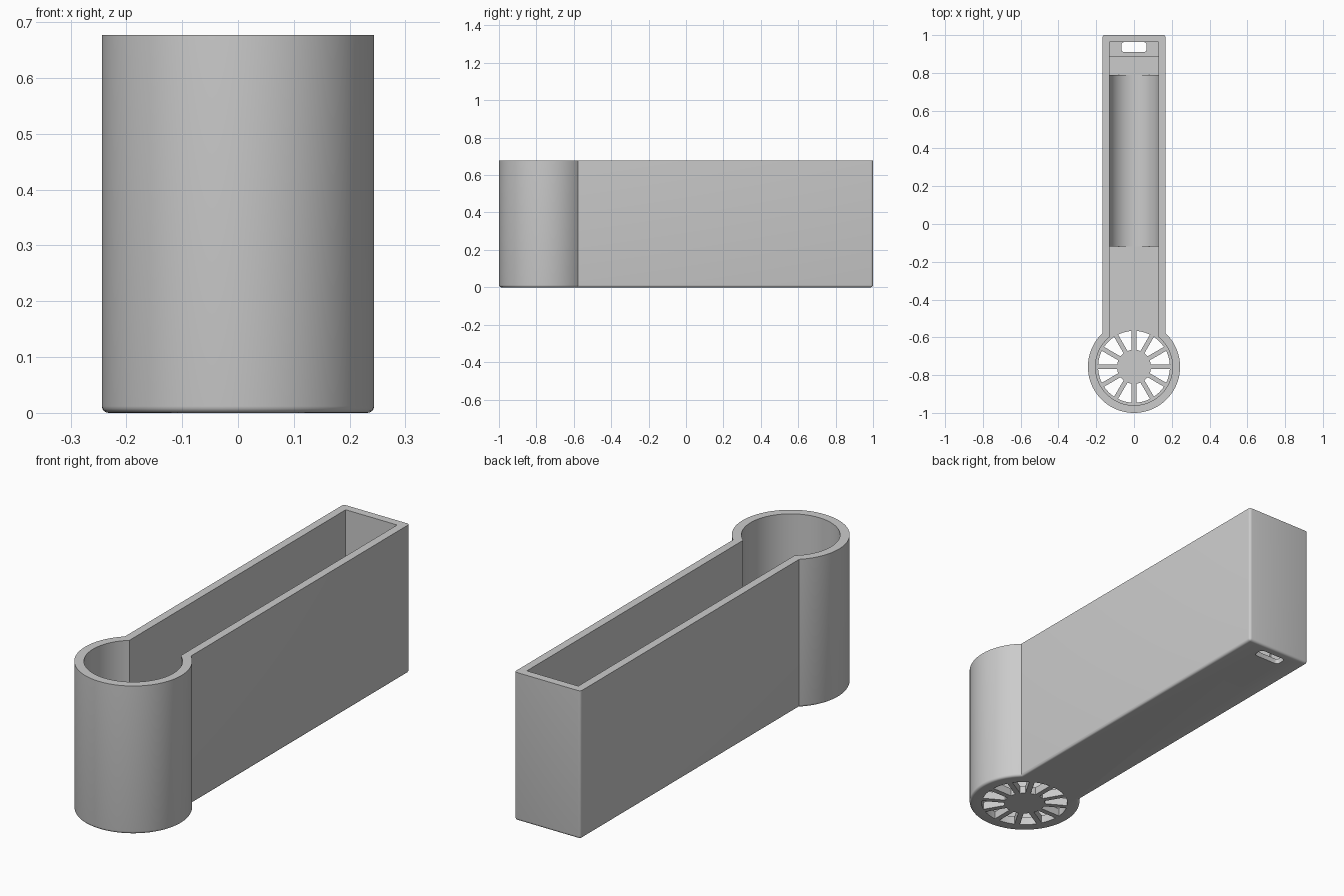
import bpy, bmesh, math
from mathutils import Vector

if "Cube" in bpy.data.objects:
    bpy.data.objects.remove(bpy.data.objects["Cube"], do_unlink=True)

HEIGHT, FLOOR, WALL = 0.677, 0.037, 0.037
CY = -0.756                      # centre of the round end
R_OUT, W_OUT = 0.244, 0.167

grey = bpy.data.materials.new("plain grey")
grey.use_nodes = True
grey.diffuse_color = (0.6, 0.6, 0.6, 1)
grey.node_tree.nodes["Principled BSDF"].inputs["Base Color"].default_value = (0.6, 0.6, 0.6, 1)


def prism(name, points, sweep, bevel=0.0):
    """Extrude a closed 3D outline along a vector, optionally rounding its first end."""
    bm = bmesh.new()
    base = bm.faces.new([bm.verts.new(p) for p in points])
    made = bmesh.ops.extrude_face_region(bm, geom=[base], use_keep_orig=True)
    top = [v for v in made["geom"] if isinstance(v, bmesh.types.BMVert)]
    bmesh.ops.translate(bm, verts=top, vec=sweep)
    bmesh.ops.recalc_face_normals(bm, faces=bm.faces)
    if bevel:
        corners = [e for e in bm.edges if abs(e.verts[0].co.z - e.verts[1].co.z) > 0.1
                   and min(v.co.y for v in e.verts) > 0.9]
        bmesh.ops.bevel(bm, geom=list(base.edges) + corners, offset=bevel,
                        segments=4, profile=0.5, affect='EDGES')
    mesh = bpy.data.meshes.new(name)
    bm.to_mesh(mesh)
    bm.free()
    obj = bpy.data.objects.new(name, mesh)
    bpy.context.collection.objects.link(obj)
    mesh.materials.append(grey)
    return obj


def keyhole(radius, half_width, y_end, z, steps=80):
    """Round end joined to a long straight box."""
    a = math.asin(half_width / radius)
    start, span = math.pi / 2 + a, 2 * math.pi - 2 * a
    pts = [(radius * math.cos(start + span * i / steps),
            CY + radius * math.sin(start + span * i / steps), z) for i in range(steps + 1)]
    return pts + [(half_width, y_end, z), (-half_width, y_end, z)]


def cut(target, cutter):
    cutter.hide_render = True
    mod = target.modifiers.new("cut", 'BOOLEAN')
    mod.operation, mod.solver, mod.object = 'DIFFERENCE', 'EXACT', cutter
    bpy.context.view_layer.objects.active = target
    bpy.ops.object.modifier_apply(modifier=mod.name)
    bpy.data.objects.remove(cutter, do_unlink=True)


def smooth(obj):
    bpy.ops.object.select_all(action='DESELECT')
    obj.select_set(True)
    bpy.context.view_layer.objects.active = obj
    bpy.ops.object.shade_smooth_by_angle(angle=math.radians(30))


# Outer body and its open cavity
body = prism("housing", keyhole(R_OUT, W_OUT, 1.0, 0), Vector((0, 0, HEIGHT)), 0.012)
cut(body, prism("cavity", keyhole(R_OUT - WALL - 0.003, W_OUT - WALL, 1 - WALL, FLOOR),
                Vector((0, 0, 1))))

# Shallow recess at the back end of the floor
recess = [(-0.13, 0.89, 0.024), (0.13, 0.89, 0.024), (0.13, 0.963, 0.024), (-0.13, 0.963, 0.024)]
cut(body, prism("floor_recess", recess, Vector((0, 0, 0.1))))

# Rounded slot through the floor
slot = []
for cx, cy, turn in ((0.052, 0.948, 0), (-0.052, 0.948, 1), (-0.052, 0.925, 2), (0.052, 0.925, 3)):
    for i in range(6):
        t = (turn + i / 5) * math.pi / 2
        slot.append((cx + 0.015 * math.cos(t), cy + 0.015 * math.sin(t), -0.1))
cut(body, prism("port_slot", slot, Vector((0, 0, 0.2))))

# Vent grille: twelve openings between straight spokes
HUB, RIM, HALF_SPOKE = 0.09, 0.19, 0.012
for k in range(12):
    lo, hi = math.radians(30 * k), math.radians(30 * k + 30)
    vent = []
    for r, flip in ((HUB, False), (RIM, True)):
        inset = math.asin(HALF_SPOKE / r)
        arc = [lo + inset + (hi - lo - 2 * inset) * i / 6 for i in range(7)]
        for t in reversed(arc) if flip else arc:
            vent.append((r * math.cos(t), CY + r * math.sin(t), -0.1))
    cut(body, prism("vent", vent, Vector((0, 0, 0.2))))
smooth(body)

# Concave cradle lying on the floor
R = 0.132
trough = [(-0.135, -0.12, 0.02)]
for i in range(33):
    t = math.radians(-80 + 5 * i)
    trough.append((R * math.sin(t), -0.12, FLOOR + R * (1 - math.cos(t)) + 0.0005))
trough[1] = (-0.135, -0.12, trough[1][2])
trough[-1] = (0.135, -0.12, trough[-1][2])
trough.append((0.135, -0.12, 0.02))
smooth(prism("cradle", trough, Vector((0, 0.91, 0))))
